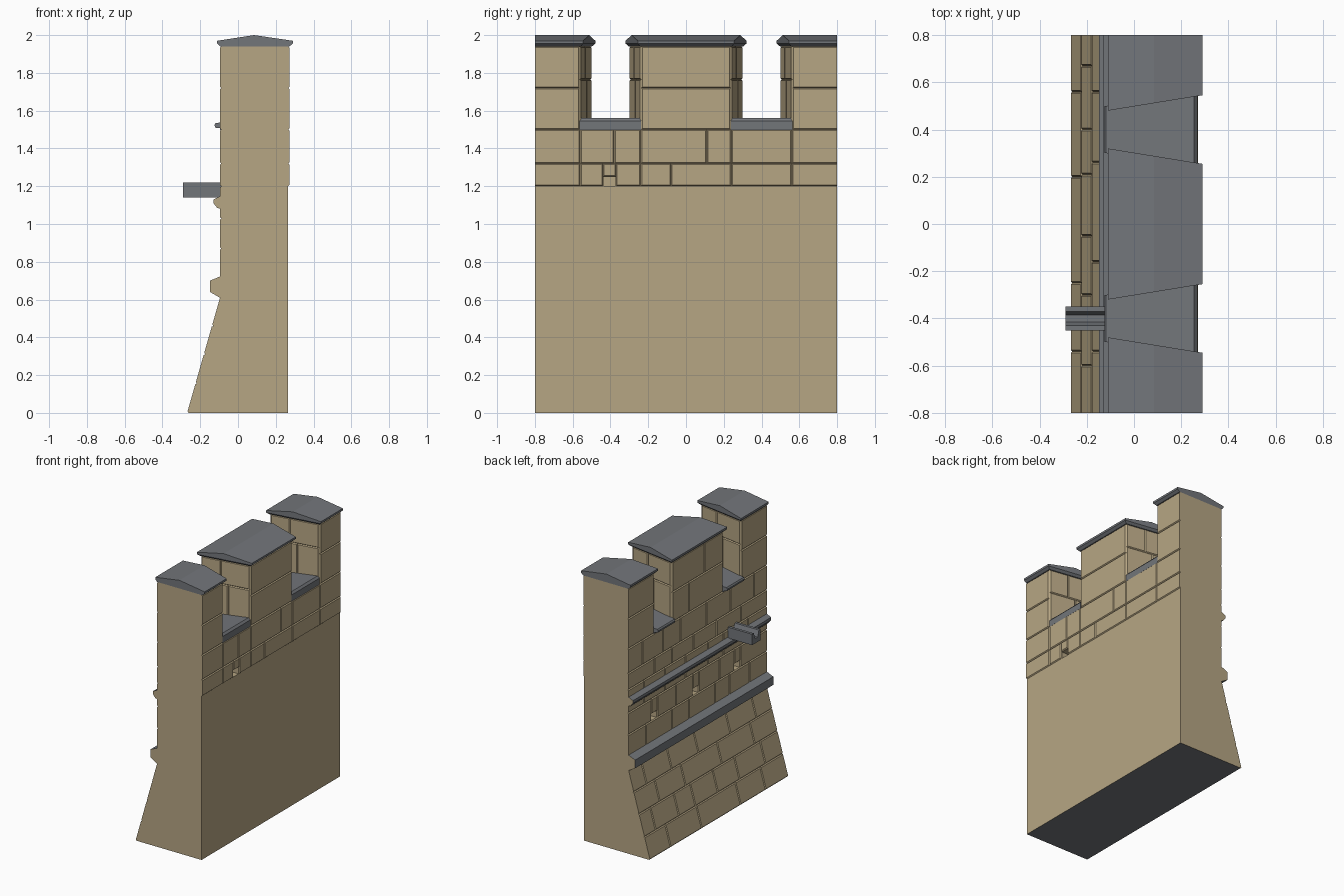
import bpy, bmesh
from mathutils import Vector

if "Cube" in bpy.data.objects:
    bpy.data.objects.remove(bpy.data.objects["Cube"])


def material(name, rgb):
    m = bpy.data.materials.new(name)
    m.diffuse_color = (*rgb, 1)
    m.use_nodes = True
    m.node_tree.nodes["Principled BSDF"].inputs["Base Color"].default_value = m.diffuse_color
    return m


TAN = material("sandstone", (0.47, 0.38, 0.23))
GREY = material("slate", (0.17, 0.18, 0.195))


def finish(name, bm, mats, recalc=True):
    if recalc:
        bmesh.ops.recalc_face_normals(bm, faces=bm.faces)
    me = bpy.data.meshes.new(name)
    bm.to_mesh(me)
    bm.free()
    ob = bpy.data.objects.new(name, me)
    for m in mats:
        me.materials.append(m)
    bpy.context.collection.objects.link(ob)
    return ob


def prism(name, profile, lo, hi, mats, end_mat=0):
    """Sweep an xz profile along y; lo and hi give the end y at (x, z)."""
    bm = bmesh.new()
    a = [bm.verts.new((x, lo(x, z), z)) for x, z in profile]
    b = [bm.verts.new((x, hi(x, z), z)) for x, z in profile]
    n = len(profile)
    for i in range(n):
        bm.faces.new((a[i], a[(i + 1) % n], b[(i + 1) % n], b[i]))
    for loop in (a, b):
        bm.faces.new(loop).material_index = end_mat
    return finish(name, bm, mats)


def const(v):
    return lambda x, z: v


START, END = const(-0.8), const(0.8)
K = 0.1625                                   # splay of the embrasures


def inner(x):                                # half width of middle merlon
    return 0.285 - K * x


def outer(x):                                # inner edge of end merlons
    return 0.515 + K * x


# Wall body with battered foot
XB, XF = -0.088, 0.265
body = prism("wall_body", [(-0.262, 0), (XF, 0), (XF, 1.5), (XB, 1.5), (XB, 0.61)],
             START, END, [TAN, GREY])
for p in body.data.polygons:
    if abs(p.normal.z + 1) < 0.01:
        p.material_index = 1

# Merlons, their two-part caps and the embrasure sills
IN = 0.006
MERLONS = {
    "left": (START, lambda x: -outer(x)),
    "middle": (lambda x: -inner(x), inner),
    "right": (outer, END),
}


def edge(fn, shift):
    """Move a merlon end outward by shift, leaving wall ends at +-0.8."""
    return fn if fn in (START, END) else (lambda x, z: fn(x) + shift(z))


for name, (lo, hi) in MERLONS.items():
    prism("merlon_" + name, [(XB, 1.5), (XF, 1.5), (XF, 1.94), (XB, 1.94)],
          edge(lo, const_in := (lambda z: IN)), edge(hi, lambda z: -IN), [TAN])

    def over(z):
        return 0.002 if z < 1.945 else 0.017
    ends = edge(lo, lambda z: -over(z)), edge(hi, over)
    prism("cap_lip_" + name, [(-0.095, 1.94), (0.272, 1.94), (0.29, 1.955), (-0.11, 1.955)],
          *ends, [GREY])
    prism("cap_" + name, [(-0.11, 1.955), (0.29, 1.955), (0.29, 1.97), (0.085, 2.0), (-0.11, 1.97)],
          *ends, [GREY])

SILL = [(-0.095, 1.498), (0.268, 1.498), (0.268, 1.545), (0.255, 1.56),
        (-0.118, 1.535), (-0.125, 1.525), (-0.12, 1.51), (-0.095, 1.507)]
prism("sill_right", SILL, lambda x, z: inner(x) - 0.004, lambda x, z: outer(x) + 0.004, [GREY])
prism("sill_left", SILL, lambda x, z: -outer(x) - 0.004, lambda x, z: -inner(x) + 0.004, [GREY])

# String courses on the outer face
prism("string_upper", [(XB, 1.15), (-0.13, 1.13), (-0.13, 1.11), (-0.11, 1.085), (XB, 1.08)],
      START, END, [GREY, TAN], 1)
prism("string_lower", [(XB, 0.725), (-0.148, 0.70), (-0.148, 0.64), (XB, 0.605)],
      START, END, [GREY, TAN], 1)

# Water spout: U channel swept along x
bm = bmesh.new()
U = [(-0.05, 1.14), (0.05, 1.14), (0.05, 1.22), (0.03, 1.22),
     (0.015, 1.175), (-0.015, 1.175), (-0.03, 1.22), (-0.05, 1.22)]
f = bm.faces.new([bm.verts.new((-0.29, y - 0.4, z)) for y, z in U])
ext = bmesh.ops.extrude_face_region(bm, geom=[f], use_keep_orig=True)
bmesh.ops.translate(bm, vec=(0.21, 0, 0),
                    verts=[v for v in ext["geom"] if isinstance(v, bmesh.types.BMVert)])
finish("water_spout", bm, [GREY])

# Raised ashlar stones with chamfered joints
stones = bmesh.new()
GAP, RISE = 0.006, 0.007


def stone(c):
    n = (c[1] - c[0]).cross(c[3] - c[0]).normalized()
    top = []
    for i in range(4):
        p = c[i]
        q = p + n * RISE
        for other in (c[(i + 1) % 4], c[i - 1]):
            q += (other - p).normalized() * GAP
        if abs(p.y) > 0.799:
            q.y = p.y
        top.append(q)
    a = [stones.verts.new(p) for p in c]
    b = [stones.verts.new(p) for p in top]
    stones.faces.new(b)
    for i in range(4):
        j = (i + 1) % 4
        stones.faces.new((a[i], a[j], b[j], b[i]))


def course(at, z0, z1, joints, holes=()):
    """One row; at(s, z) maps to space. Stones over holes start higher."""
    for s, t in zip(joints, joints[1:]):
        narrow = any(min(s, t) < h < max(s, t) for h in holes)
        z = z0 + (0.05 if narrow else 0)
        stone([at(s, z), at(t, z), at(t, z1), at(s, z1)])


def front(y, z):
    return Vector((XF, y, z))


def back(y, z):
    return Vector((XB if z > 0.61 else -0.262 + 0.174 * z / 0.61, y, z))


# inner face rows
DRAIN = -0.405
course(front, 1.2, 1.32, [-0.8, -0.56, -0.44, -0.37, -0.24, -0.08, 0.24, 0.56, 0.8], [DRAIN])
course(front, 1.32, 1.5, [-0.8, -0.56, -0.38, -0.24, 0.11, 0.24, 0.56, 0.8])

# outer face rows, battered foot first
PUTLOGS = [0.5, 0.02, -0.46]
rows = [
    (0, 0.155, [0.56, 0.2, -0.25, -0.54]),
    (0.155, 0.31, [0.67, 0.4, 0.21, -0.05, -0.3, -0.6]),
    (0.31, 0.46, [0.56, 0.26, -0.16, -0.54]),
    (0.46, 0.61, [0.65, 0.36, 0.05, -0.32, -0.62]),
    (0.70, 0.87, [0.6, 0.3, 0.1, -0.2, -0.37, -0.6]),
    (0.87, 1.03, [0.535, 0.465, 0.25, 0.055, -0.015, -0.25, -0.425, -0.495]),
    (1.03, 1.2, [0.62, 0.38, 0.14, -0.12, -0.3, -0.58]),
    (1.2, 1.32, [0.5, 0.3, 0.05, -0.22, -0.5]),
    (1.32, 1.5, [0.64, 0.4, 0.2, -0.1, -0.38, -0.65]),
]
for z0, z1, joints in rows:
    course(back, z0, z1, [0.8, *joints, -0.8], PUTLOGS if z0 == 0.87 else ())

# merlon faces: inner, outer and splayed sides
course_z = [1.5, 1.72, 1.94]
ib, iF = inner(XB) - IN, inner(XF) - IN
ob_, oF = outer(XB) + IN, outer(XF) + IN
for z0, z1 in zip(course_z, course_z[1:]):
    for span in ([-0.8, -oF], [-iF, iF], [oF, 0.8]):
        course(front, z0, z1, span)
    mid = 0.1 if z0 < 1.6 else -0.08
    for span in ([0.8, ob_], [ib, mid, -ib], [-ob_, -0.8]):
        course(back, z0, z1, span)

SIDES = [((XF, iF), (XB, ib)), ((XB, -ib), (XF, -iF)),
         ((XB, ob_), (XF, oF)), ((XF, -oF), (XB, -ob_))]
for p, q in SIDES:
    def side(s, z, p=p, q=q):
        return Vector((p[0] + (q[0] - p[0]) * s, p[1] + (q[1] - p[1]) * s, z))
    course(side, 1.5, 1.765, [0, 0.55, 1])
    course(side, 1.765, 1.94, [0, 0.4, 1])
finish("ashlar_stones", stones, [TAN], recalc=False)

# Drain and putlog holes cut into the body
bm = bmesh.new()
for x, y, z in [(XF, DRAIN, 1.2)] + [(XB, h, 0.87) for h in PUTLOGS]:
    r = bmesh.ops.create_cube(bm, size=1)["verts"]
    bmesh.ops.scale(bm, vec=(0.2, 0.064, 0.05), verts=r)
    bmesh.ops.translate(bm, vec=(x, y, z + 0.025), verts=r)
cutter = finish("hole_cutter", bm, [TAN])
cutter.hide_render = True
cutter.display_type = 'WIRE'
mod = body.modifiers.new("holes", 'BOOLEAN')
mod.operation = 'DIFFERENCE'
mod.solver = 'EXACT'
mod.object = cutter
